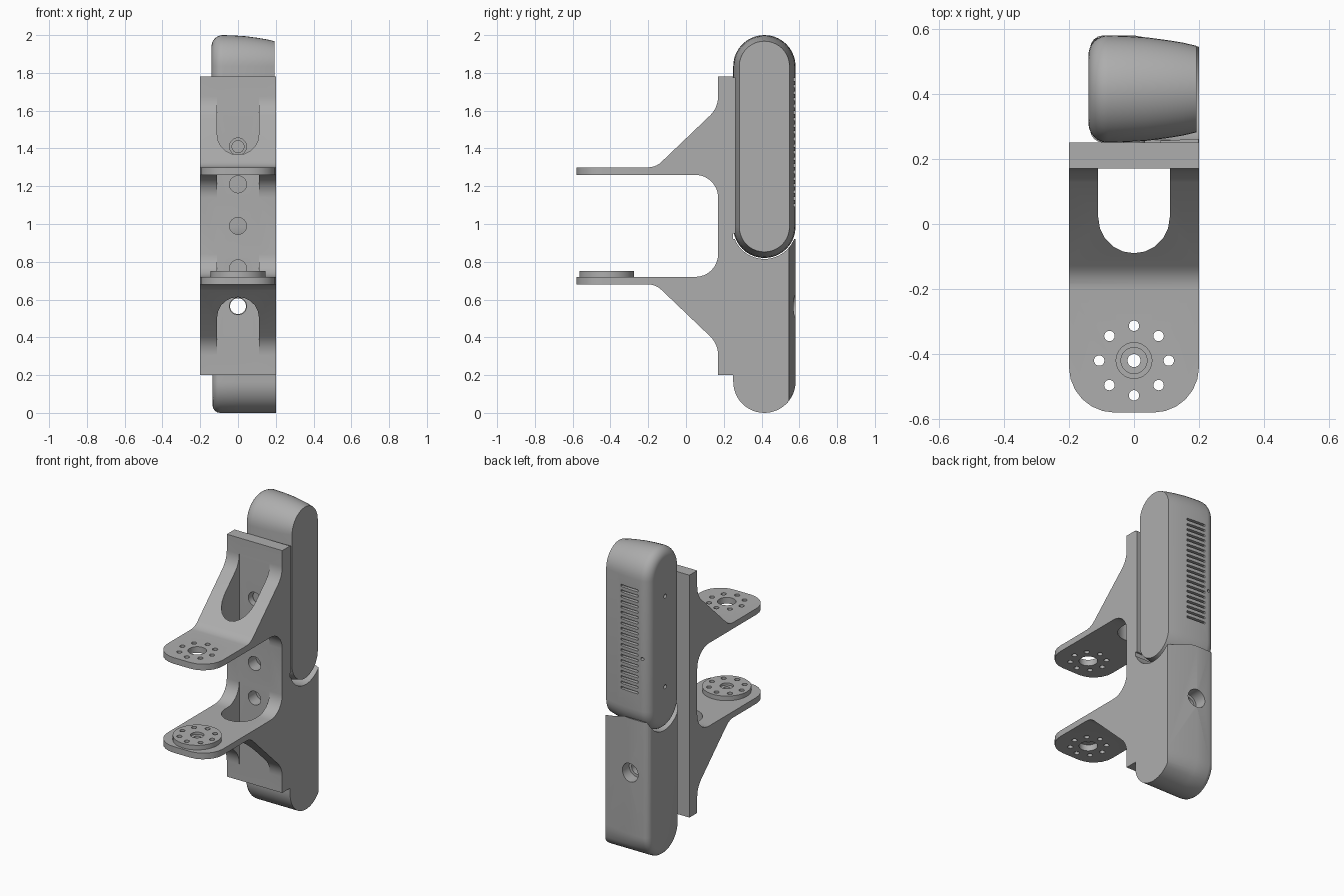
import bpy, bmesh, math

cube = bpy.data.objects.get("Cube")
if cube:
    bpy.data.objects.remove(cube, do_unlink=True)

grey = bpy.data.materials.new("plain grey")
grey.use_nodes = True
grey.diffuse_color = (0.42, 0.42, 0.42, 1)
grey.node_tree.nodes["Principled BSDF"].inputs["Base Color"].default_value = (0.42, 0.42, 0.42, 1)


def loft(name, rings):
    """Closed solid through matching rings of 3D points."""
    bm = bmesh.new()
    loops = [[bm.verts.new(p) for p in ring] for ring in rings]
    n = len(loops[0])
    for a, b in zip(loops, loops[1:]):
        for i in range(n):
            j = (i + 1) % n
            bm.faces.new((a[i], a[j], b[j], b[i]))
    bm.faces.new(loops[0])
    bm.faces.new(loops[-1])
    bmesh.ops.recalc_face_normals(bm, faces=bm.faces)
    mesh = bpy.data.meshes.new(name)
    bm.to_mesh(mesh)
    bm.free()
    obj = bpy.data.objects.new(name, mesh)
    bpy.context.collection.objects.link(obj)
    mesh.materials.append(grey)
    return obj


def prism(name, pts, axis, lo, hi):
    """Extrude a 2D outline along the given axis."""
    place = {"x": lambda p, t: (t, p[0], p[1]),
             "y": lambda p, t: (p[0], t, p[1]),
             "z": lambda p, t: (p[0], p[1], t)}[axis]
    return loft(name, [[place(p, t) for p in pts] for t in (lo, hi)])


def arc(cx, cy, r, start, end, steps):
    angles = [math.radians(start + (end - start) * i / steps) for i in range(steps + 1)]
    return [(cx + r * math.cos(a), cy + r * math.sin(a)) for a in angles]


def cylinder(name, cx, cy, r, axis, lo, hi, sides=32):
    return prism(name, arc(cx, cy, r, 0, 360, sides)[:-1], axis, lo, hi)


def select(obj):
    bpy.ops.object.select_all(action="DESELECT")
    obj.select_set(True)
    bpy.context.view_layer.objects.active = obj


def combine(obj, cutter, operation="DIFFERENCE"):
    mod = obj.modifiers.new("cut", "BOOLEAN")
    mod.solver = "EXACT"
    mod.operation = operation
    mod.object = cutter
    select(obj)
    bpy.ops.object.modifier_apply(modifier=mod.name)
    bpy.data.objects.remove(cutter, do_unlink=True)


def finish(obj):
    select(obj)
    bpy.ops.object.shade_smooth_by_angle(angle=math.radians(30))


ARM_Y = -0.42            # centre of the arm joints
MID_Z = 0.99             # bracket mirror height
POD_Y, POD_R = 0.415, 0.165


def drill_joint(obj, lo, hi):
    for i in range(8):
        a = i * math.pi / 4
        combine(obj, cylinder("hole", 0.107 * math.cos(a), ARM_Y + 0.107 * math.sin(a),
                              0.016, "z", lo, hi, 20))


# Bracket: mirrored side profile of back plate, gussets and arms
half = [(0.25, 1.78), (0.17, 1.78)]
half += arc(0.03, 1.675, 0.14, 0, -45, 6)
half += arc(-0.2, 1.4, 0.1, -45, -90, 5)
half += [(-0.58, 1.3), (-0.58, 1.26)]
half += arc(0.05, 1.14, 0.12, 90, 0, 8)
bracket = prism("bracket", half + [(y, 2 * MID_Z - z) for y, z in reversed(half)], "x", -0.2, 0.2)

# Rounded arm ends
outline = [(0.2, 0.3), (-0.2, 0.3)]
outline += arc(-0.06, -0.44, 0.14, 180, 270, 6) + arc(0.06, -0.44, 0.14, 270, 360, 6)
combine(bracket, prism("arm_outline", outline, "z", 0, 2), "INTERSECT")

# Slot through both gussets
slot = [(0.11, 0.17), (-0.11, 0.17)] + arc(0, 0.02, 0.11, 180, 360, 10)
combine(bracket, prism("gusset_slot", slot, "z", 0, 2))

# Joint holes in the arms and bolt holes in the plate
drill_joint(bracket, 0.5, 1.5)
combine(bracket, cylinder("hole", 0, ARM_Y, 0.055, "z", 0.5, 1.5))
for z in (0.565, 0.765, 0.99, 1.21, 1.41):
    combine(bracket, cylinder("bolt_hole", 0, z, 0.045, "y", 0.1, 0.3))
finish(bracket)

# Joint disc on the lower arm
disc = cylinder("joint_disc", 0, ARM_Y, 0.145, "z", 0.72, 0.75, 48)
drill_joint(disc, 0.6, 0.8)
combine(disc, cylinder("hole", 0, ARM_Y, 0.02, "z", 0.6, 0.8))
combine(disc, cylinder("counterbore", 0, ARM_Y, 0.04, "z", 0.735, 0.8))
finish(disc)

# Screw head behind the top bolt hole
finish(cylinder("screw_head", 0, 1.41, 0.034, "y", 0.2, 0.27))

# Upper pod: stadium section that tapers to the flat side and rounds at the other
ROUND = [(-0.14 + 0.06 * (1 - math.cos(a)), 0.06 * (1 - math.sin(a)))
         for a in (math.pi / 2 * i / 8 for i in range(9))]


def stadium(x, inset):
    r = POD_R - inset
    pts = arc(POD_Y, 1.575 + 0.26, r, 0, 180, 20) + arc(POD_Y, 0.985, r, 180, 360, 20)
    return [(x, y, z) for y, z in pts]


taper = [(-0.02, 0.002), (0.04, 0.006), (0.1, 0.014), (0.15, 0.022), (0.192, 0.032)]
pod = loft("upper_pod", [stadium(x, d) for x, d in ROUND + taper])

# Vent slots, side pinholes and rear pinhole
for i in range(20):
    z = 1.1 + i * 0.035
    vent = [(-0.06, z - 0.007), (0.07, z - 0.007), (0.07, z + 0.007), (-0.06, z + 0.007)]
    combine(pod, prism("vent", vent, "y", 0.555, 0.65))
for z in (1.1, 1.69):
    combine(pod, cylinder("pinhole", POD_Y, z, 0.013, "x", -0.2, -0.12, 16))
combine(pod, cylinder("pinhole", -0.09, 1.33, 0.01, "y", 0.55, 0.65, 16))
finish(pod)


# Lower body: round bottom, rear face cut back towards the flat side
def body_ring(x, inset):
    r = POD_R - inset
    pts = arc(POD_Y, POD_R, r, 0, -180, 24) + [(POD_Y - r, 0.92), (POD_Y + r, 0.92)]
    cap = 0.58 - 0.035 * max(0, x) / 0.2
    return [(x, min(y, cap), z) for y, z in pts]


EDGE = [(-0.135 + d, e) for d, e in ((0, 0.04), (0.003, 0.025), (0.012, 0.012), (0.025, 0.003), (0.04, 0))]
body = loft("lower_body", [body_ring(x, d) for x, d in EDGE + [(0, 0), (0.2, 0)]])
combine(body, cylinder("pod_cradle", POD_Y, 0.985, 0.17, "x", -0.3, 0.3, 64))
combine(body, cylinder("bolt_hole", 0, 0.565, 0.042, "y", 0.1, 0.7))
combine(body, cylinder("counterbore", 0, 0.565, 0.06, "y", 0.5, 0.7))
finish(body)

# Thin pad between plate and pod
pad = [(0.08, 0.25), (0.198, 0.25), (0.198, 0.262), (0.08, 0.256)]
prism("pod_pad", pad, "z", 0.95, 1.775)
